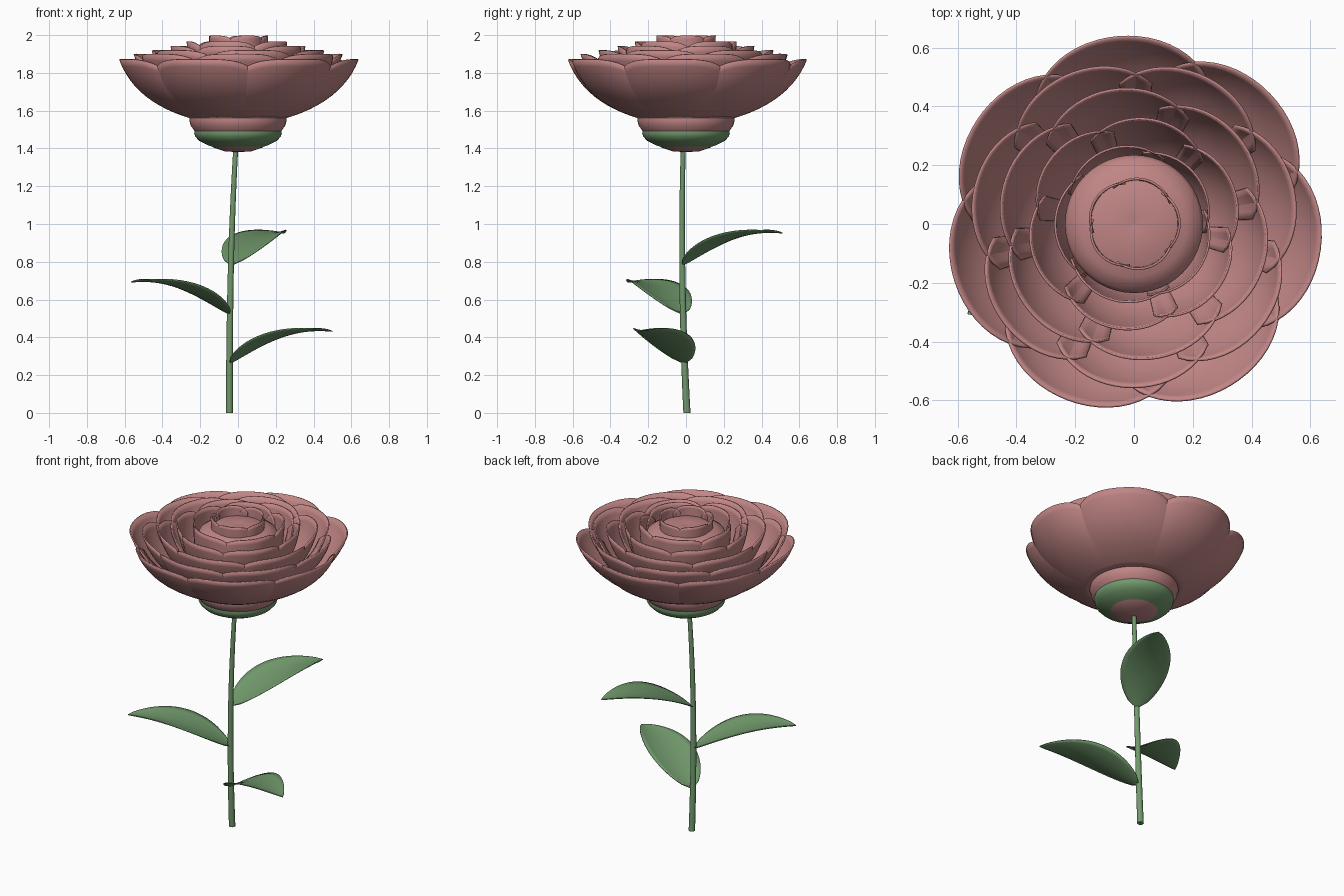
import bpy, math
from mathutils import Vector

cube = bpy.data.objects.get("Cube")
if cube:
    bpy.data.objects.remove(cube, do_unlink=True)


def material(name, rgb):
    mat = bpy.data.materials.new(name)
    mat.use_nodes = True
    mat.diffuse_color = (*rgb, 1)
    bsdf = mat.node_tree.nodes["Principled BSDF"]
    bsdf.inputs["Base Color"].default_value = (*rgb, 1)
    bsdf.inputs["Roughness"].default_value = 0.7
    return mat


PINK = material("dusty_pink", (0.53, 0.235, 0.235))
GREEN = material("leaf_green", (0.165, 0.32, 0.15))


def surface(name, func, nu, nv, mat, thickness=0.0, closed=False):
    """Grid surface from func(u, v), u and v in 0..1; closed joins the u ends."""
    cols = nu if closed else nu + 1
    verts = [func(i / nu, j / nv) for i in range(cols) for j in range(nv + 1)]
    faces = []
    for i in range(nu):
        a, b = i * (nv + 1), ((i + 1) % cols) * (nv + 1)
        for j in range(nv):
            faces.append((a + j, b + j, b + j + 1, a + j + 1))
    mesh = bpy.data.meshes.new(name)
    mesh.from_pydata(verts, [], faces)
    mesh.materials.append(mat)
    obj = bpy.data.objects.new(name, mesh)
    bpy.context.collection.objects.link(obj)
    if thickness:
        solid = obj.modifiers.new("thickness", "SOLIDIFY")
        solid.thickness = thickness
        solid.offset = 0
    bpy.ops.object.select_all(action="DESELECT")
    obj.select_set(True)
    bpy.context.view_layer.objects.active = obj
    bpy.ops.object.shade_smooth_by_angle(angle=math.radians(50))
    return obj


def lathe(name, profile, mat):
    n = len(profile) - 1

    def point(u, v):
        r, z = profile[round(v * n)]
        a = u * math.tau
        return (r * math.cos(a), r * math.sin(a), z)
    return surface(name, point, 48, n, mat, closed=True)


def bezier(p, q, s, t):
    return p * (1 - t) ** 2 + q * 2 * t * (1 - t) + s * t * t


def petal_ring(name, count, first, rim, top, base_r, base_z):
    """Ring of cupped petals, flatter than the circle so neighbours cross."""
    step = math.tau / count
    bend_r = base_r + (rim - base_r) * 0.78
    bend_z = base_z + (top - base_z) * 0.28
    for k in range(count):
        centre = math.radians(first) + k * step

        def point(u, v):
            s = 2 * u - 1
            t = v * (1 - 0.2 * s ** 4)
            r = bezier(base_r, bend_r, rim, t) * (1 - 0.10 * t * s * s)
            z = bezier(base_z, bend_z, top, t)
            a = centre + s * step * 0.63
            return (r * math.cos(a), r * math.sin(a), z)
        surface(f"{name}_petal_{k + 1}", point, 20, 12, PINK, 0.008)


# Flower head: receptacle, calyx, bud and rings of petals
lathe("receptacle", [(0, 1.38), (0.07, 1.385), (0.13, 1.405), (0.2, 1.45),
                     (0.235, 1.5), (0.25, 1.52), (0.258, 1.55), (0.25, 1.6)], PINK)
lathe("calyx", [(0.115, 1.402), (0.16, 1.417), (0.205, 1.44), (0.226, 1.462),
                (0.232, 1.48), (0.23, 1.496), (0.21, 1.5)], GREEN)
lathe("bud", [(0.2, 1.6), (0.23, 1.75), (0.235, 1.87), (0.225, 1.9),
              (0.18, 1.925), (0.1, 1.945), (0.04, 1.95), (0, 1.945)], PINK)
petal_ring("outer", 7, 95, 0.638, 1.872, 0.24, 1.56)
petal_ring("second", 7, 115, 0.555, 1.90, 0.24, 1.59)
petal_ring("third", 6, 100, 0.462, 1.92, 0.23, 1.62)
petal_ring("fourth", 6, 80, 0.36, 1.942, 0.22, 1.66)
petal_ring("fifth", 5, 110, 0.268, 1.967, 0.235, 1.72)
petal_ring("inner", 5, 75, 0.155, 1.997, 0.145, 1.85)


# Stem: slightly bent tapered tube
def stem_axis(t):
    x = -0.045 + 0.033 * t ** 2.5
    y = 0.005 - 0.075 * t + 0.055 * t * t
    return Vector((x, y, 1.4 * t))


def stem_point(u, v):
    r = 0.019 - 0.006 * v
    a = u * math.tau
    return stem_axis(v) + Vector((r * math.cos(a), r * math.sin(a), 0))


surface("stem", stem_point, 16, 24, GREEN, closed=True)
lathe("stem_end", [(0, 0), (0.019, 0)], GREEN).location = stem_axis(0)


# Leaves: arched, slightly cupped blades
def leaf(name, height, azimuth, length=0.6):
    a = math.radians(azimuth)
    along = Vector((math.cos(a), math.sin(a), 0))
    side = Vector((-math.sin(a), math.cos(a), 0))
    base = stem_axis(height / 1.4)

    def point(u, v):
        s = 2 * u - 1
        half = 0.14 * max(0, math.sin(math.pi * v ** 0.75)) ** 0.8
        z = 0.40 * v - 0.228 * v * v + 0.025 * s * s * half / 0.14
        return base + along * (length * v) + side * (s * half) + Vector((0, 0, z))
    surface(name, point, 10, 20, GREEN, 0.005)


leaf("upper_leaf", 0.78, 62)
leaf("middle_leaf", 0.52, 209)
leaf("lower_leaf", 0.26, -25)
